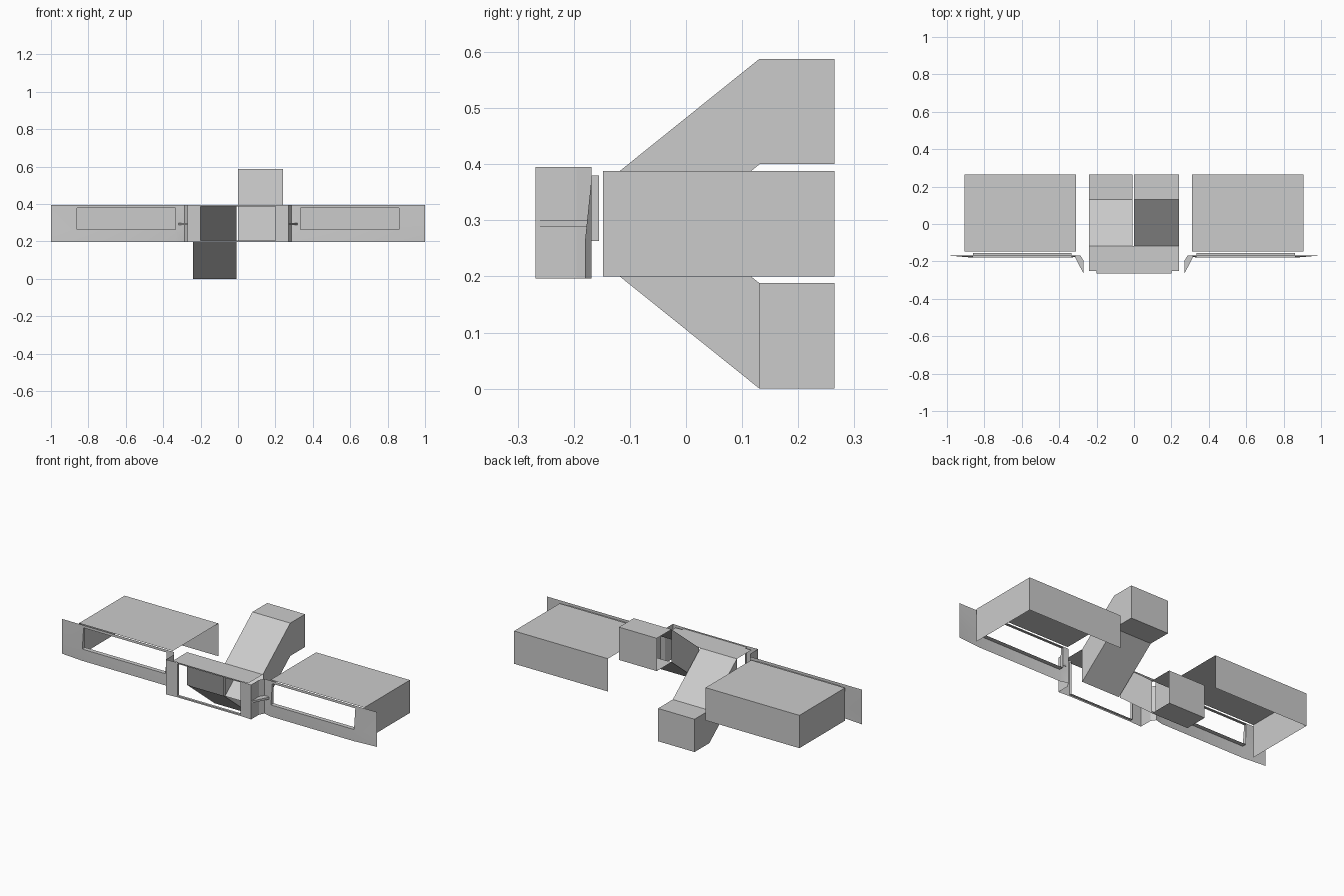
import bpy, bmesh, math

if "Cube" in bpy.data.objects:
    bpy.data.objects.remove(bpy.data.objects["Cube"])

Z0, Z1 = 0.2, 0.388          # floor and ceiling height of the main storey
WB, WT = 0.196, 0.395        # bottom and top of the facade


def build(name, verts, faces, mirror=False, smooth=False):
    me = bpy.data.meshes.new(name)
    me.from_pydata(verts, [], faces)
    bm = bmesh.new()
    bm.from_mesh(me)
    bmesh.ops.recalc_face_normals(bm, faces=bm.faces)
    bm.to_mesh(me)
    bm.free()
    ob = bpy.data.objects.new(name, me)
    bpy.context.collection.objects.link(ob)
    if mirror:
        m = ob.modifiers.new("mirror", 'MIRROR')
        m.use_axis = (True, False, False)
    if smooth:
        bpy.context.view_layer.objects.active = ob
        ob.select_set(True)
        bpy.ops.object.shade_smooth_by_angle(angle=math.radians(30))
        ob.select_set(False)
    return ob


def reveal(name, x0, x1, z0, z1, y_low, y_top, y_back, mirror):
    # open rectangular sleeve lining a window
    v = [(x0, y_low, z0), (x1, y_low, z0), (x1, y_top, z1), (x0, y_top, z1)]
    v += [(x, y_back, z) for x, _, z in v]
    build(name, v, [(i, (i + 1) % 4, (i + 1) % 4 + 4, i + 4) for i in range(4)], mirror)


# side wall: 3x3 panel grid with a window hole, lower middle pushed forward
xs = [0.287, 0.335, 0.862, 1.0]
zs = [WB, 0.263, 0.38, WT]
verts = [(x, -0.18 if i in (1, 2) and j < 2 else -0.168, z)
         for j, z in enumerate(zs) for i, x in enumerate(xs)]
faces = [(j * 4 + i, j * 4 + i + 1, j * 4 + i + 5, j * 4 + i + 4)
         for j in range(3) for i in range(3) if (i, j) != (1, 1)]
build("side_wall", verts, faces, mirror=True, smooth=True)
reveal("side_window_reveal", 0.335, 0.862, 0.263, 0.38, -0.18, -0.168, -0.155, True)

# entrance bay: front jamb, return wall and small chamfer to the side wall
path = [(0.2, -0.264), (0.27, -0.268), (0.27, -0.195), (0.287, -0.168)]
verts = [(x, y, z) for z in (WB, WT) for x, y in path]
build("bay_return", verts, [(i, i + 1, i + 5, i + 4) for i in range(3)],
      mirror=True, smooth=True)

# thin strips above and below the entrance opening
for nm, a, b in (("bay_sill", WB, 0.204), ("bay_lintel", 0.388, WT)):
    build(nm, [(-0.2, -0.264, a), (0.2, -0.264, a), (0.2, -0.264, b), (-0.2, -0.264, b)],
          [(0, 1, 2, 3)])
reveal("bay_opening_reveal", -0.2, 0.2, 0.204, 0.388, -0.264, -0.264, -0.25, False)

# corner ledge wedged between bay and side wall
plan = [(0.27, -0.265), (0.32, -0.168), (0.287, -0.168), (0.27, -0.195)]
verts = [(x, y, z) for z in (0.288, 0.3) for x, y in plan]
build("corner_ledge", verts, [(0, 1, 2, 3), (4, 5, 6, 7)] +
      [(i, (i + 1) % 4, (i + 1) % 4 + 4, i + 4) for i in range(4)], mirror=True)

# side rooms: roof, back wall and outer wall only
a, b, f, k = 0.31, 0.905, -0.148, 0.265
build("side_room",
      [(a, f, Z1), (b, f, Z1), (b, k, Z1), (a, k, Z1), (b, f, Z0), (b, k, Z0), (a, k, Z0)],
      [(0, 1, 2, 3), (1, 4, 5, 2), (3, 2, 5, 6)], mirror=True)

# roof over the central landing
build("landing_roof", [(-0.24, -0.25, Z1), (0.24, -0.25, Z1),
                       (0.24, -0.118, Z1), (-0.24, -0.118, Z1)], [(0, 1, 2, 3)])


def ramp(name, xi, xo, dz):
    # sloped tunnel ending in a box that opens toward the centre
    prof = [(-0.118, 0), (0.131, dz), (0.265, dz)]
    v = [(x, y, z + d) for x in (xi, xo) for z in (Z0, Z1) for y, d in prof]
    build(name, v, [
        (0, 1, 7, 6), (1, 2, 8, 7),          # floor
        (3, 4, 10, 9), (4, 5, 11, 10),       # ceiling
        (2, 5, 11, 8),                       # end wall
        (0, 1, 4, 3),                        # inner slope wall
        (6, 7, 8, 11, 10, 9)])               # outer wall


ramp("ramp_up", 0.0, 0.24, 0.2)
ramp("ramp_down", -0.008, -0.24, -0.2)
